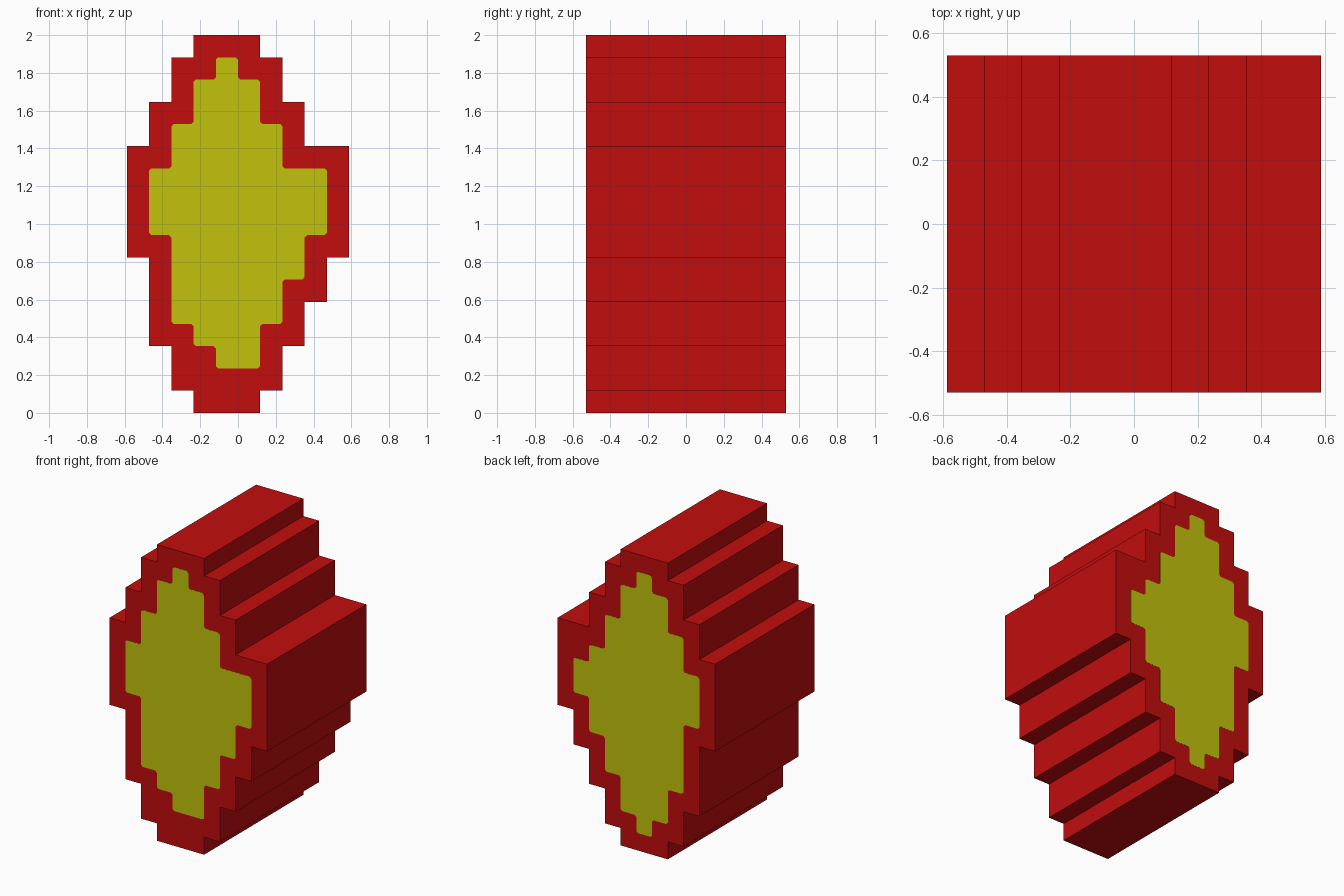
import bpy
import bmesh

cube = bpy.data.objects.get("Cube")
if cube:
    bpy.data.objects.remove(cube, do_unlink=True)

U = 2 / 17          # one grid step
HALF = 4.5 * U      # half depth


def material(name, rgb):
    m = bpy.data.materials.new(name)
    m.use_nodes = True
    col = (*rgb, 1)
    m.diffuse_color = col
    m.node_tree.nodes["Principled BSDF"].inputs["Base Color"].default_value = col
    return m


def stepped_prism(name, bands, bottom, y0, y1, mat, corner=0):
    """Extrude a stepped outline; bands are (top row, left, right) going up."""
    right, left, z = [], [], bottom
    for top, a, b in bands:
        right += [(b, z), (b, top)]
        left += [(a, z), (a, top)]
        z = top
    loop = right + left[::-1]
    # Drop points in the middle of straight edges
    n = len(loop)
    pts = []
    for i, p in enumerate(loop):
        q, r = loop[i - 1], loop[(i + 1) % n]
        if p == q:
            continue
        if (q[0] == p[0] == r[0]) or (q[1] == p[1] == r[1]):
            continue
        pts.append(p)
    bm = bmesh.new()
    face = bm.faces.new([bm.verts.new((x * U, y0, z * U)) for x, z in pts])
    if corner:
        bmesh.ops.bevel(bm, geom=bm.verts[:], offset=corner, segments=1,
                        affect='VERTICES')
    res = bmesh.ops.extrude_face_region(bm, geom=bm.faces[:])
    moved = [v for v in res["geom"] if isinstance(v, bmesh.types.BMVert)]
    bmesh.ops.translate(bm, verts=moved, vec=(0, y1 - y0, 0))
    bmesh.ops.recalc_face_normals(bm, faces=bm.faces[:])
    me = bpy.data.meshes.new(name)
    bm.to_mesh(me)
    bm.free()
    me.materials.append(mat)
    ob = bpy.data.objects.new(name, me)
    bpy.context.collection.objects.link(ob)
    return ob


red = material("red", (0.54, 0.004, 0.004))
yellow = material("yellow", (0.54, 0.54, 0.004))

# Stepped body
stepped_prism("body", [(1, -2, 1), (3, -3, 2), (5, -4, 3), (7, -4, 4),
                       (12, -5, 5), (14, -4, 3), (16, -3, 2), (17, -2, 1)],
              0, -HALF, HALF, red)

# Yellow panels: shared upper part, slightly different ends
upper = [(13, -3, 2), (15, -2, 1), (16, -1, 0)]
front = [(3, -1, 1), (4, -2, 1), (6, -3, 2), (8, -3, 3), (11, -4, 4)] + upper
back = [(2, -1, 0), (4, -2, 1), (6, -3, 2), (8, -3, 3), (10, -4, 4),
        (11, -4, 3)] + upper
stepped_prism("front_panel", front, 2, -HALF + 0.002, -HALF - 0.001, yellow, 0.012)
stepped_prism("back_panel", back, 1, HALF - 0.002, HALF + 0.001, yellow, 0.012)
